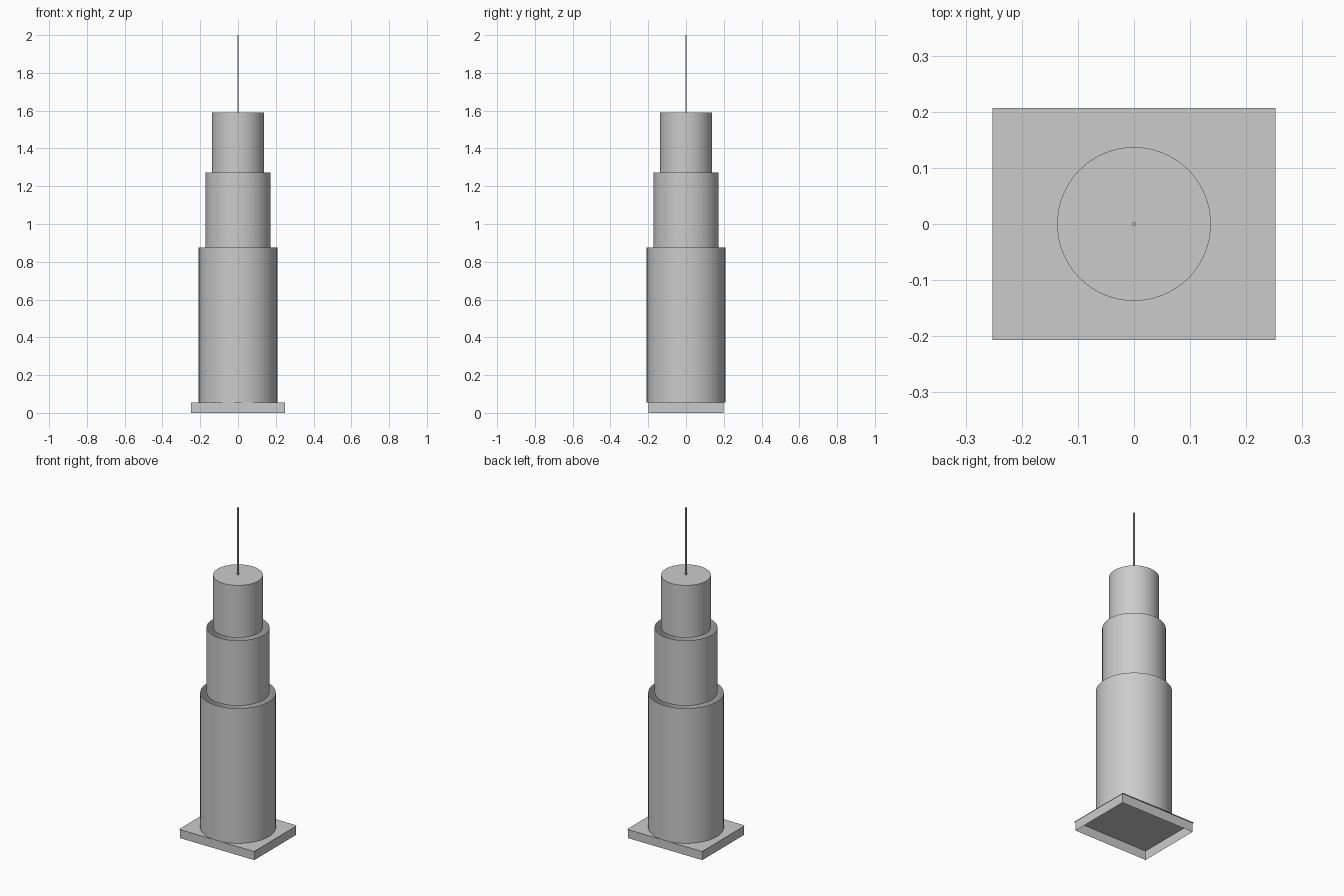
import bpy, bmesh, math

if "Cube" in bpy.data.objects:
    bpy.data.objects.remove(bpy.data.objects["Cube"])

grey = bpy.data.materials.new("light_grey")
grey.diffuse_color = (0.6, 0.6, 0.6, 1)
grey.use_nodes = True
grey.node_tree.nodes["Principled BSDF"].inputs["Base Color"].default_value = grey.diffuse_color


def finish(name, bm):
    me = bpy.data.meshes.new(name)
    bm.to_mesh(me)
    bm.free()
    me.materials.append(grey)
    ob = bpy.data.objects.new(name, me)
    bpy.context.collection.objects.link(ob)
    return ob


def tube(name, r, z0, z1, sides=64, cap=False, smooth=True, turn=0.0):
    """Upright open shell, optionally closed at the top."""
    bm = bmesh.new()
    rings = []
    for z in (z0, z1):
        rings.append([bm.verts.new((r * math.cos(turn + 2 * math.pi * i / sides),
                                    r * math.sin(turn + 2 * math.pi * i / sides), z))
                      for i in range(sides)])
    low, high = rings
    for i in range(sides):
        j = (i + 1) % sides
        bm.faces.new((low[i], low[j], high[j], high[i])).smooth = smooth
    if cap:
        bm.faces.new(high)
        # sharp roof edge
        for e in bm.edges:
            if all(v in high for v in e.verts):
                e.smooth = False
    return finish(name, bm)


BASE = 0.056

# Base walls: open underneath
bm = bmesh.new()
hx, hy = 0.249, 0.199
corners = [(-hx, -hy), (hx, -hy), (hx, hy), (-hx, hy)]
low = [bm.verts.new((x, y, 0)) for x, y in corners]
high = [bm.verts.new((x, y, BASE)) for x, y in corners]
for i in range(4):
    j = (i + 1) % 4
    bm.faces.new((low[i], low[j], high[j], high[i]))
finish("base_walls", bm)

# Base deck, slightly overhanging
bm = bmesh.new()
bm.faces.new([bm.verts.new((sx * 0.2525, sy * 0.2065, BASE))
              for sx, sy in ((-1, -1), (1, -1), (1, 1), (-1, 1))])
finish("base_deck", bm)

# Three stacked tower tiers, the top one roofed
tube("lower_tier", 0.208, BASE, 0.876)
tube("middle_tier", 0.173, 0.876, 1.272)
tube("upper_tier", 0.137, 1.272, 1.59, cap=True)

# Square mast
tube("mast", 0.0042, 1.59, 2.0, sides=4, cap=True, smooth=False, turn=math.pi / 4)
